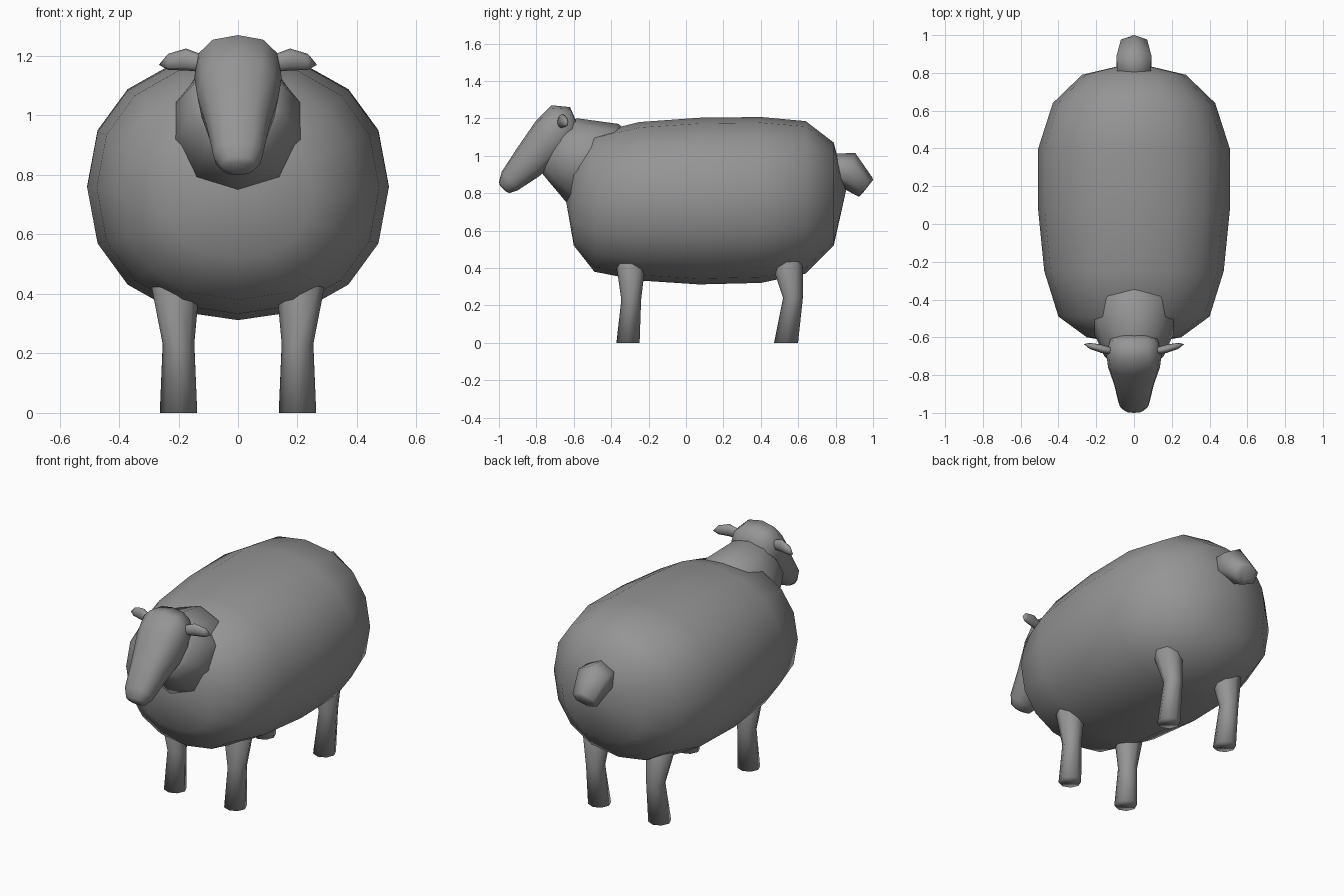
import bpy, bmesh
from math import cos, sin, pi
from mathutils import Vector

# Dark grey surface shared by every part
grey = bpy.data.materials.new("dark_grey")
grey.diffuse_color = (0.3, 0.3, 0.3, 1)


def loft(name, rings, sides, mirror=False, square=1.0, phase=0.0):
    """Skin closed rings given as (centre, half-axis u, half-axis v)."""
    bm = bmesh.new()
    loops = []
    for c, u, v in rings:
        c, u, v = Vector(c), Vector(u), Vector(v)
        loop = []
        for i in range(sides):
            a = 2 * pi * i / sides + phase
            ca, sa = cos(a), sin(a)
            ca = abs(ca) ** square * (1 if ca >= 0 else -1)
            sa = abs(sa) ** square * (1 if sa >= 0 else -1)
            loop.append(bm.verts.new(c + u * ca + v * sa))
        loops.append(loop)
    for a, b in zip(loops, loops[1:]):
        for i in range(sides):
            j = (i + 1) % sides
            bm.faces.new((a[i], a[j], b[j], b[i]))
    bm.faces.new(loops[0][::-1])
    bm.faces.new(loops[-1])
    bmesh.ops.remove_doubles(bm, verts=bm.verts, dist=0.003)
    bmesh.ops.recalc_face_normals(bm, faces=bm.faces)
    for f in bm.faces:
        f.smooth = True
    me = bpy.data.meshes.new(name)
    bm.to_mesh(me)
    bm.free()
    me.materials.append(grey)
    ob = bpy.data.objects.new(name, me)
    bpy.context.collection.objects.link(ob)
    if mirror:
        ob.modifiers.new("Mirror", 'MIRROR')
    return ob


def span(top, bottom, hw):
    """Ring spanning two (y, z) points on the centre plane, with a half width."""
    (y1, z1), (y0, z0) = top, bottom
    return ((0, (y0 + y1) / 2, (z0 + z1) / 2), (hw, 0, 0),
            (0, (y1 - y0) / 2, (z1 - z0) / 2))


# Woolly body: y, half width, bottom z, top z
body = [(0.855, 0.001, 0.81, 0.812), (0.79, 0.275, 0.52, 1.07), (0.64, 0.43, 0.37, 1.185),
        (0.40, 0.507, 0.32, 1.207), (0.07, 0.507, 0.312, 1.203), (-0.25, 0.475, 0.333, 1.18),
        (-0.49, 0.40, 0.38, 1.12), (-0.60, 0.25, 0.52, 0.97), (-0.64, 0.001, 0.75, 0.752)]
loft("body", [span((y, t), (y, b), w) for y, w, b, t in body], 16, square=0.9)

# Neck
loft("neck", [span((-0.33, 1.14), (-0.52, 0.78), 0.20),
              span((-0.36, 1.17), (-0.635, 0.745), 0.24),
              span((-0.58, 1.20), (-0.765, 0.90), 0.165),
              span((-0.64, 1.18), (-0.77, 0.94), 0.11)], 10, phase=pi / 2)

# Head, from the back of the skull to the muzzle
loft("head", [span((-0.585, 1.18), (-0.585, 1.10), 0.07),
              span((-0.62, 1.26), (-0.60, 1.05), 0.125),
              span((-0.72, 1.27), (-0.65, 0.99), 0.147),
              span((-0.80, 1.19), (-0.72, 0.94), 0.137),
              span((-0.90, 1.045), (-0.80, 0.88), 0.105),
              span((-0.985, 0.915), (-0.90, 0.815), 0.083),
              span((-1.0, 0.86), (-0.945, 0.80), 0.058),
              span((-0.995, 0.84), (-0.965, 0.81), 0.025)], 12, square=0.8)

# Ears: x, y, z, half thickness, half height
ears = [(0.10, -0.675, 1.175, 0.016, 0.025), (0.14, -0.668, 1.18, 0.02, 0.032),
        (0.175, -0.66, 1.188, 0.022, 0.037), (0.235, -0.645, 1.18, 0.016, 0.027),
        (0.266, -0.635, 1.17, 0.001, 0.001)]
loft("ears", [((x, y, z), (0, a, 0), (0, 0, b)) for x, y, z, a, b in ears], 8, mirror=True)

# Legs: x, y, z, half width, half depth
front = [(0.20, -0.31, 0, 0.063, 0.062), (0.20, -0.293, 0.23, 0.053, 0.053),
         (0.21, -0.295, 0.42, 0.08, 0.078), (0.20, -0.295, 0.46, 0.06, 0.06)]
hind = [(0.20, 0.535, 0, 0.063, 0.064), (0.20, 0.572, 0.24, 0.053, 0.053),
        (0.21, 0.54, 0.43, 0.08, 0.084), (0.20, 0.53, 0.48, 0.06, 0.06)]
for name, leg in (("front_legs", front), ("hind_legs", hind)):
    loft(name, [((x, y, z), (a, 0, 0), (0, b, 0)) for x, y, z, a, b in leg], 8, mirror=True)

# Stubby tail
loft("tail", [span((0.76, 1.01), (0.76, 0.86), 0.10),
              span((0.905, 1.015), (0.84, 0.825), 0.107),
              span((0.995, 0.885), (0.925, 0.78), 0.08),
              span((1.0, 0.87), (0.945, 0.80), 0.045)], 6, phase=pi / 2)
